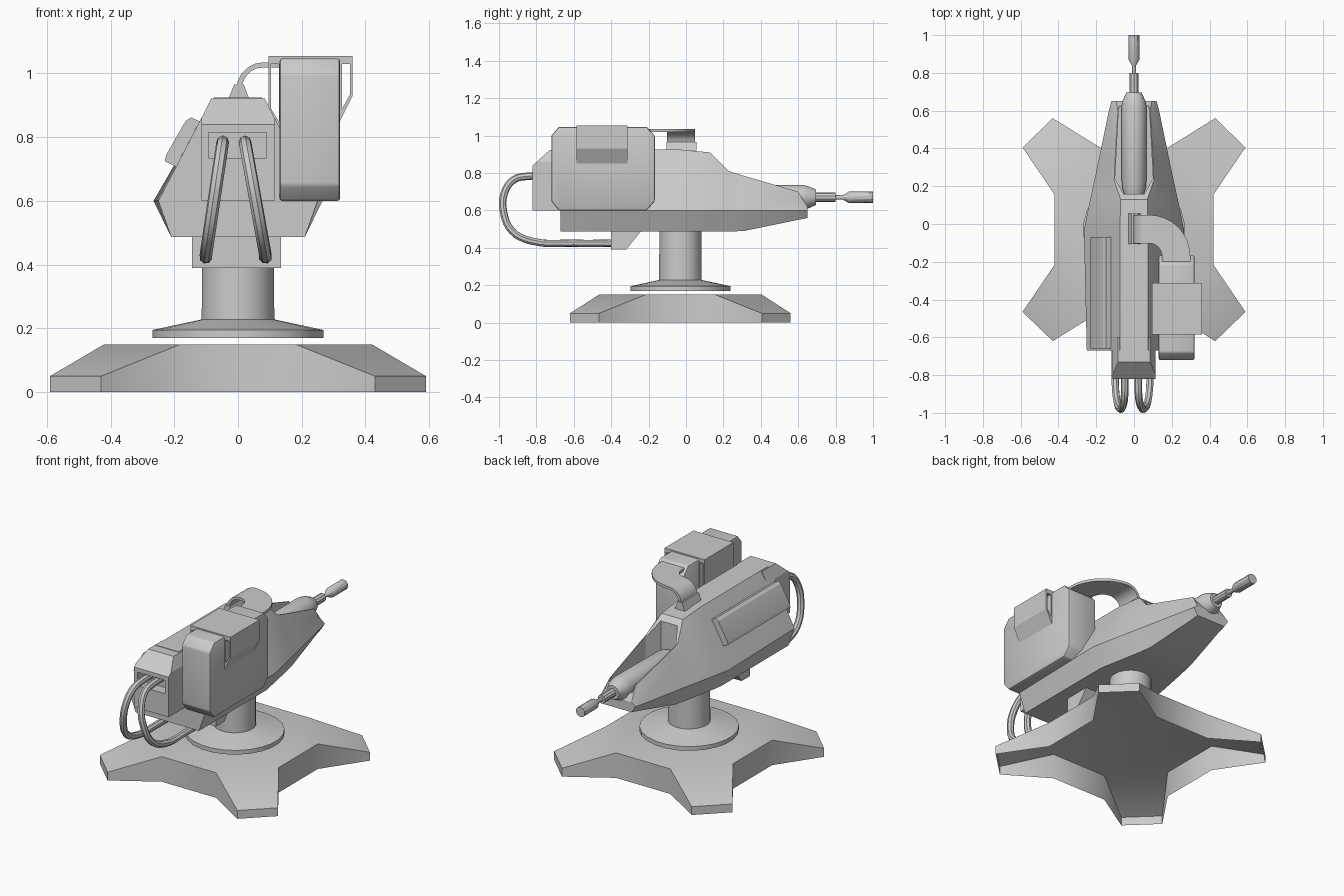
import bpy, bmesh, math
from mathutils import Vector

if "Cube" in bpy.data.objects:
    bpy.data.objects.remove(bpy.data.objects["Cube"], do_unlink=True)

GREY = (0.6, 0.6, 0.6, 1)
metal = bpy.data.materials.new("grey_metal")
metal.use_nodes = True
metal.diffuse_color = GREY
metal.node_tree.nodes["Principled BSDF"].inputs["Base Color"].default_value = GREY


def activate(ob):
    bpy.ops.object.select_all(action='DESELECT')
    ob.select_set(True)
    bpy.context.view_layer.objects.active = ob


def shade(ob, angle):
    activate(ob)
    bpy.ops.object.shade_smooth_by_angle(angle=math.radians(angle))


def build(name, verts, faces, angle=32, bevel=0):
    bm = bmesh.new()
    vs = [bm.verts.new(v) for v in verts]
    for f in faces:
        bm.faces.new([vs[i] for i in f])
    bmesh.ops.recalc_face_normals(bm, faces=bm.faces[:])
    if bevel:
        bmesh.ops.bevel(bm, geom=bm.edges[:], offset=bevel, segments=2,
                        profile=0.5, affect='EDGES')
    me = bpy.data.meshes.new(name)
    bm.to_mesh(me)
    bm.free()
    me.materials.append(metal)
    ob = bpy.data.objects.new(name, me)
    bpy.context.collection.objects.link(ob)
    shade(ob, angle)
    return ob


def loft(name, rings, **kw):
    """Skin a list of equal-length rings and cap both ends."""
    n = len(rings[0])
    verts = [v for r in rings for v in r]
    faces = [(k * n + i, k * n + (i + 1) % n, (k + 1) * n + (i + 1) % n, (k + 1) * n + i)
             for k in range(len(rings) - 1) for i in range(n)]
    faces += [tuple(range(n)), tuple(range(len(verts) - n, len(verts)))]
    return build(name, verts, faces, **kw)


def prism(name, pts, axis, a, b, **kw):
    place = {'x': lambda p, t: (t, p[0], p[1]),
             'y': lambda p, t: (p[0], t, p[1]),
             'z': lambda p, t: (p[0], p[1], t)}[axis]
    return loft(name, [[place(p, t) for p in pts] for t in (a, b)], **kw)


def lathe(name, profile, axis, origin, n=20):
    """Revolve (radius, position) pairs around the y or z axis."""
    rings = []
    for r, t in profile:
        ring = []
        for i in range(n):
            a = 2 * math.pi * (i + 0.5) / n
            c, s = r * math.cos(a), r * math.sin(a)
            off = (c, t, s) if axis == 'y' else (c, s, t)
            ring.append(Vector(origin) + Vector(off))
        rings.append(ring)
    return loft(name, rings)


def rect(x0, x1, z0, z1):
    return [(x0, z0), (x1, z0), (x1, z1), (x0, z1)]


def cut(ob, cutter, angle=32):
    cutter.hide_render = True
    mod = ob.modifiers.new("cut", 'BOOLEAN')
    mod.operation, mod.solver, mod.object = 'DIFFERENCE', 'EXACT', cutter
    activate(ob)
    bpy.ops.object.modifier_apply(modifier=mod.name)
    bpy.data.objects.remove(cutter, do_unlink=True)
    shade(ob, angle)


# Four-legged hollow base: octagonal deck, sloping legs, open underneath
CY = -0.03
outline = []
for sx, sy in ((1, 1), (-1, 1), (-1, -1), (1, -1)):
    quarter = [(0.42, 0.185, 0.15), (0.59, 0.435, 0.05), (0.43, 0.59, 0.05), (0.18, 0.435, 0.15)]
    if sx * sy < 0:
        quarter.reverse()
    outline += [(sx * x, sy * y + CY, z) for x, y, z in quarter]
n = len(outline)
verts = outline + [(x, y, 0) for x, y, z in outline]
faces = [(i, (i + 1) % n, n + (i + 1) % n, n + i) for i in range(n)]
faces += [tuple(range(q, q + 4)) for q in range(0, n, 4)]
faces.append(tuple(i for i in range(n) if i % 4 in (0, 3)))
build("base", verts, faces, angle=40)

# Pedestal with flange
lathe("pedestal", [(0.27, 0.17), (0.27, 0.195), (0.115, 0.228), (0.113, 0.5)], 'z', (0, CY, 0), n=24)


# Main hull: (y, half width and height of bottom, waist, shoulder, top)
def section(y, *half):
    right = [(half[i], y, half[i + 1]) for i in range(0, len(half), 2)]
    return right + [(-x, yy, z) for x, yy, z in reversed(right)]


hull = loft("hull", [
    section(-0.67, 0.21, 0.487, 0.25, 0.60, 0.115, 0.86, 0.075, 0.925),
    section(-0.03, 0.21, 0.487, 0.265, 0.60, 0.115, 0.86, 0.075, 0.925),
    section(0.13, 0.18, 0.487, 0.232, 0.60, 0.113, 0.85, 0.07, 0.91),
    section(0.23, 0.16, 0.487, 0.21, 0.60, 0.125, 0.77, 0.105, 0.81),
    section(0.31, 0.145, 0.49, 0.193, 0.60, 0.12, 0.75, 0.102, 0.785),
    section(0.60, 0.10, 0.55, 0.133, 0.60, 0.10, 0.67, 0.085, 0.70),
    section(0.65, 0.095, 0.56, 0.12, 0.60, 0.11, 0.61, 0.095, 0.62)])
channel = [(-0.055, 0.16), (0.055, 0.16), (0.1, 0.24), (0.075, 0.72), (-0.075, 0.72), (-0.1, 0.24)]
cut(hull, prism("channel_cutter", channel, 'z', 0.66, 1.0))

# Rear housing with hose socket
rear_side = [(-0.82, 0.60), (-0.6, 0.60), (-0.6, 0.922), (-0.73, 0.922), (-0.82, 0.84)]
rear = prism("rear_housing", rear_side, 'x', -0.115, 0.115, angle=20)
for s in (-1, 1):
    cut(rear, prism("shoulder_cutter", [(s * 0.117, 0.855), (s * 0.2, 0.855), (s * 0.2, 0.95), (s * 0.07, 0.95)],
                    'y', -0.9, -0.5), 20)
cut(rear, prism("socket_cutter", rect(-0.093, 0.09, 0.735, 0.815), 'y', -0.9, -0.755), 20)

# Armour panel on the flank
prism("side_panel", [(-0.19, 0.705), (-0.23, 0.725), (-0.225, 0.745), (-0.165, 0.85),
                     (-0.148, 0.862), (-0.11, 0.845)], 'y', -0.66, -0.07, angle=20)

# Bracket under the hull
prism("hose_bracket", [(-0.40, 0.39), (-0.32, 0.39), (-0.24, 0.49), (-0.40, 0.49)],
      'x', -0.145, 0.135, angle=20)

# Gun: housing, barrel, rod and muzzle
GUN = (0, 0, 0.67)
lathe("barrel_housing", [(0.05, 0.15), (0.066, 0.20), (0.068, 0.62), (0.062, 0.65), (0.042, 0.695)],
      'y', GUN, n=16)
lathe("barrel", [(0.025, 0.68), (0.025, 0.80)], 'y', GUN, n=10)
lathe("muzzle", [(0.012, 0.78), (0.012, 0.84), (0.03, 0.87), (0.03, 1.0)], 'y', GUN, n=10)

# Ammunition box
box_side = [(-0.72, 0.65), (-0.68, 0.60), (-0.21, 0.60), (-0.167, 0.65),
            (-0.167, 1.0), (-0.21, 1.047), (-0.68, 1.047), (-0.72, 1.0)]
prism("ammo_box", box_side, 'x', 0.131, 0.32, bevel=0.008)

# Strap around the box with a slot in each ear
strap = prism("box_strap", [(0.095, 1.055), (0.36, 1.055), (0.36, 0.93), (0.32, 0.85),
                            (0.14, 0.79), (0.095, 0.89)], 'y', -0.585, -0.312, angle=20)
cut(strap, prism("slot_cutter", [(0.327, 1.03), (0.352, 1.03), (0.352, 0.935), (0.327, 0.89)],
                 'y', -0.7, -0.1), 20)
cut(strap, prism("slot_cutter", [(0.103, 1.03), (0.128, 1.03), (0.128, 0.85), (0.103, 0.89)],
                 'y', -0.7, -0.1), 20)

# Feed inlet on the roof
prism("feed_inlet", [(-0.03, 0.92), (0.035, 0.92), (0.018, 0.966), (-0.012, 0.966)],
      'y', -0.105, 0.055, angle=20)

# Flat feed chute: rises, bends level, then curves back into the box
UP, HALF, THICK = Vector((0, 0, 1)), 0.075, 0.008
path = []
for k in range(6):
    a = math.pi / 2 * k / 5
    normal = Vector((-math.cos(a), 0, math.sin(a)))
    path.append((Vector((0.08, -0.027, 0.95)) + 0.077 * normal, Vector((0, 1, 0)), normal))
for k in range(1, 9):
    a = math.pi / 2 * (1 - k / 8)
    side = Vector((math.cos(a), math.sin(a), 0))
    path.append((Vector((0.08, -0.17, 1.027)) + 0.143 * side, side, UP))
path.append((Vector((0.223, -0.32, 1.027)), Vector((1, 0, 0)), UP))
loft("feed_chute", [[c + w * HALF * i + t * THICK * j for i, j in ((-1, -1), (1, -1), (1, 1), (-1, 1))]
                    for c, w, t in path])

# Hoses looping from the socket to the bracket
side_path = [(-0.75, 0.785), (-0.84, 0.783), (-0.92, 0.765), (-0.972, 0.69), (-0.975, 0.59),
             (-0.93, 0.49), (-0.83, 0.437), (-0.6, 0.425), (-0.38, 0.425)]
for side, x_top, x_low in (("left", 0.022, 0.085), ("right", -0.048, -0.1)):
    cu = bpy.data.curves.new("hose_" + side, 'CURVE')
    cu.dimensions = '3D'
    cu.bevel_depth, cu.bevel_resolution, cu.resolution_u = 0.02, 2, 4
    sp = cu.splines.new('BEZIER')
    sp.bezier_points.add(len(side_path) - 1)
    for p, (y, z) in zip(sp.bezier_points, side_path):
        f = min(1, max(0, (0.785 - z) / 0.35))
        p.co = (x_top + (x_low - x_top) * f, y, z)
        p.handle_left_type = p.handle_right_type = 'AUTO'
    cu.materials.append(metal)
    hose = bpy.data.objects.new("hose_" + side, cu)
    bpy.context.collection.objects.link(hose)
    activate(hose)
    bpy.ops.object.convert(target='MESH')
    shade(bpy.context.object, 40)
